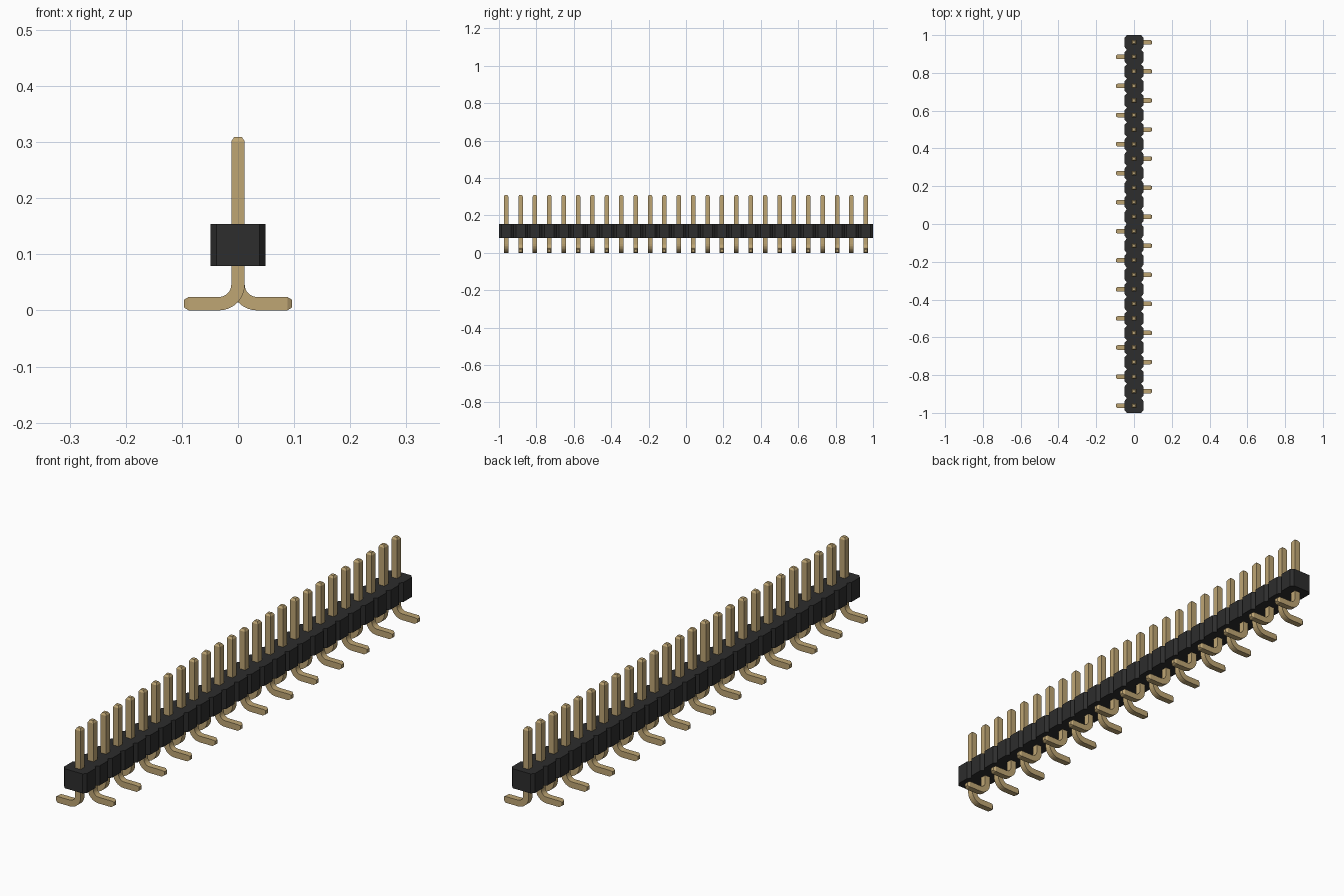
import bpy
import bmesh
import math

cube = bpy.data.objects.get("Cube")
if cube:
    bpy.data.objects.remove(cube, do_unlink=True)

COUNT = 26
PITCH = 2.0 / COUNT
BODY_X, BODY_BOTTOM, BODY_TOP = 0.049, 0.079, 0.154
CHAMFER_X, CHAMFER_Y = 0.011, 0.013
HALF, TIP = 0.012, 0.007       # pin half width and tapered tip half width
PIN_TOP, FOOT_END, TAPER = 0.309, 0.096, 0.008
BEND = 0.034                   # centre line radius of the bend


def material(name, colour):
    mat = bpy.data.materials.new(name)
    mat.use_nodes = True
    mat.diffuse_color = (*colour, 1)
    mat.node_tree.nodes["Principled BSDF"].inputs["Base Color"].default_value = (*colour, 1)
    return mat


def make_object(name, bm, mat):
    bmesh.ops.recalc_face_normals(bm, faces=bm.faces)
    mesh = bpy.data.meshes.new(name)
    bm.to_mesh(mesh)
    bm.free()
    mesh.materials.append(mat)
    obj = bpy.data.objects.new(name, mesh)
    bpy.context.collection.objects.link(obj)
    return obj


black = material("black plastic", (0.026, 0.026, 0.026))
gold = material("gold metal", (0.52, 0.38, 0.175))

# Housing: notched strip outline, extruded upwards
bm = bmesh.new()
inner = BODY_X - CHAMFER_X
side = []
for i in range(COUNT):
    start = -1 + i * PITCH
    side += [(inner, start), (BODY_X, start + CHAMFER_Y),
             (BODY_X, start + PITCH - CHAMFER_Y)]
side.append((inner, 1.0))
outline = side + [(-x, y) for x, y in reversed(side)]
base = bm.faces.new([bm.verts.new((x, y, BODY_BOTTOM)) for x, y in outline])
top = bmesh.ops.extrude_face_region(bm, geom=[base])["geom"]
bmesh.ops.translate(bm, vec=(0, 0, BODY_TOP - BODY_BOTTOM),
                    verts=[v for v in top if isinstance(v, bmesh.types.BMVert)])
make_object("housing", bm, black)


# Pins: square section swept down the post, round the bend and along the foot
def make_pins(name, direction, first_y):
    # each station: centre x, centre z, sweep angle, half width
    stations = [(0, PIN_TOP, 0, TIP), (0, PIN_TOP - TAPER, 0, HALF)]
    for i in range(9):
        a = math.pi / 2 * i / 8
        stations.append((BEND * (1 - math.cos(a)),
                         HALF + BEND * (1 - math.sin(a)), a, HALF))
    stations += [(FOOT_END - TAPER, HALF, math.pi / 2, HALF),
                 (FOOT_END, HALF, math.pi / 2, TIP)]
    bm = bmesh.new()
    rings = []
    for x, z, a, h in stations:
        rings.append([bm.verts.new((direction * (x + s * h * math.cos(a)), t * h,
                                    z + s * h * math.sin(a)))
                      for s, t in ((-1, -1), (1, -1), (1, 1), (-1, 1))])
    for r1, r2 in zip(rings, rings[1:]):
        for k in range(4):
            n = (k + 1) % 4
            bm.faces.new((r1[k], r1[n], r2[n], r2[k]))
    bm.faces.new(rings[0])
    bm.faces.new(rings[-1])
    obj = make_object(name, bm, gold)
    obj.location.y = first_y
    row = obj.modifiers.new("row", 'ARRAY')
    row.count = COUNT // 2
    row.use_relative_offset = False
    row.use_constant_offset = True
    row.constant_offset_displace = (0, 2 * PITCH, 0)


make_pins("right_pins", -1, -1 + PITCH / 2)
make_pins("left_pins", 1, -1 + PITCH * 1.5)
